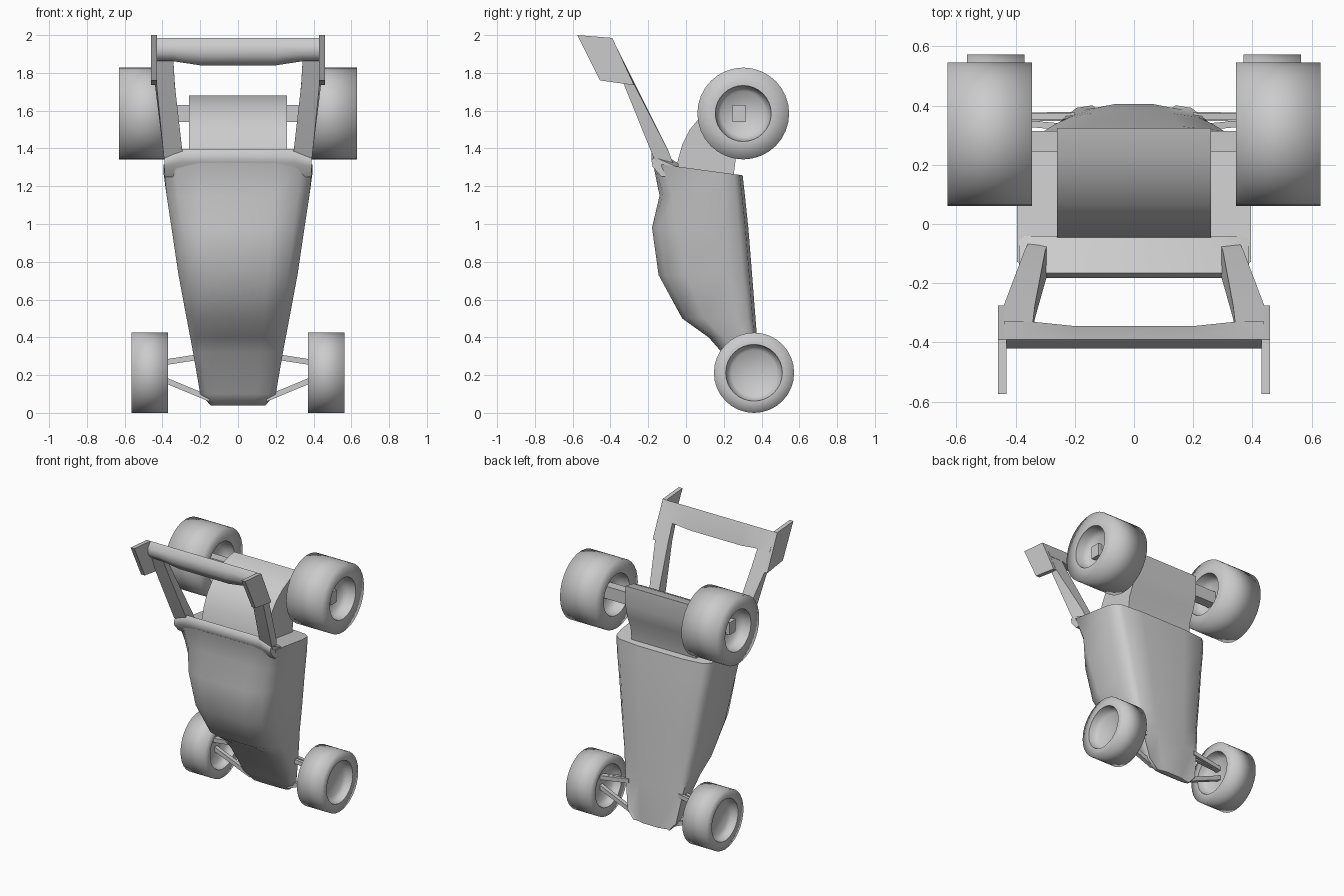
import bpy, bmesh, math
from mathutils import Vector

if "Cube" in bpy.data.objects:
    bpy.data.objects.remove(bpy.data.objects["Cube"])

grey = bpy.data.materials.new("grey")
grey.diffuse_color = (0.6, 0.6, 0.6, 1)
grey.use_nodes = True
grey.node_tree.nodes["Principled BSDF"].inputs["Base Color"].default_value = grey.diffuse_color


def finish(name, bm, angle=40):
    bmesh.ops.recalc_face_normals(bm, faces=bm.faces)
    me = bpy.data.meshes.new(name)
    bm.to_mesh(me)
    bm.free()
    me.materials.append(grey)
    ob = bpy.data.objects.new(name, me)
    bpy.context.collection.objects.link(ob)
    bpy.ops.object.select_all(action='DESELECT')
    bpy.context.view_layer.objects.active = ob
    ob.select_set(True)
    bpy.ops.object.shade_smooth_by_angle(angle=math.radians(angle))
    return ob


def loft(name, rings, angle=40):
    """Skin closed rings of points and cap both ends."""
    bm = bmesh.new()
    vs = [[bm.verts.new(p) for p in r] for r in rings]
    n = len(vs[0])
    for a, b in zip(vs, vs[1:]):
        for i in range(n):
            j = (i + 1) % n
            bm.faces.new((a[i], a[j], b[j], b[i]))
    bm.faces.new(vs[0])
    bm.faces.new(vs[-1])
    return finish(name, bm, angle)


def extrude_x(name, profile, x0, x1, angle=40):
    return loft(name, [[(x, y, z) for y, z in profile] for x in (x0, x1)], angle)


def beam(name, p, q, w, h):
    """Square bar running sideways from p to q, w deep and h high."""
    sec = [(-w, -h), (w, -h), (w, h), (-w, h)]
    return loft(name, [[Vector(e) + Vector((0, a / 2, b / 2)) for a, b in sec]
                       for e in (p, q)])


def wheel(name, x0, x1, y, z, r, hub, depth):
    """Wide soft-shaded tyre with a dished recess on both sides."""
    half = [(depth, 0), (depth, hub * .8), (depth * .6, hub * .95), (0, hub), (0, r)]
    prof = [(x0 + d, k) for d, k in half] + [(x1 - d, k) for d, k in reversed(half)]
    bm = bmesh.new()
    vs = [bm.verts.new((x, y, z + k)) for x, k in prof]
    for a, b in zip(vs, vs[1:]):
        bm.edges.new((a, b))
    bmesh.ops.spin(bm, geom=bm.verts[:] + bm.edges[:], cent=(0, y, z),
                   axis=(1, 0, 0), angle=math.tau, steps=32)
    bmesh.ops.remove_doubles(bm, verts=bm.verts, dist=1e-4)
    for e in bm.edges:  # crisp recess rim
        e.smooth = not all(abs(math.hypot(v.co.y - y, v.co.z - z) - hub) < 1e-3
                           for v in e.verts)
    return finish(name, bm, 120)


# body shell: height, front y, back y, half width, depth share of the front bevel
stations = [(0.04, .365, .405, .145, .3), (0.10, .325, .40, .20, .3), (0.32, .19, .382, .238, .3),
            (0.40, .12, .376, .253, .3), (0.50, -.02, .368, .272, .3), (0.73, -.145, .35, .315, .3),
            (0.98, -.18, .33, .352, .27), (1.15, -.14, .312, .378, .16), (1.29, -.175, .30, .395, .1)]
rings = []
for z, f, b, w, k in stations:
    d = b - f
    half = [(.5 * w, f), (.84 * w, f + .25 * k * d), (w, f + k * d), (w, b - .25 * d),
            (.97 * w, b - .1 * d), (.86 * w, b - .015), (.45 * w, b)]
    ring = half + [(-x, y) for x, y in reversed(half)]
    slope = -.135 if z > 1.2 else 0
    rings.append([(x, y, z + slope * (y - .06)) for x, y in ring])
loft("body", rings, 60)

# raised cockpit rim across the front of the body top
rim = [(-.13, 1.25), (-.176, 1.325), (-.183, 1.375), (-.165, 1.397), (-.04, 1.32), (-.06, 1.26)]
loft("cockpit_rim", [[(x, y, 1.25 + (z - 1.25) * s) for y, z in rim]
                     for x, s in ((-.388, .7), (-.30, 1), (.30, 1), (.388, .7))], 60)

# curved engine cover leaning to the back
extrude_x("engine_cover", [(-.06, 1.25), (-.045, 1.33), (-.02, 1.42), (.02, 1.50),
                           (.07, 1.56), (.14, 1.615), (.23, 1.66), (.325, 1.68),
                           (.325, 1.54), (.30, 1.44), (.265, 1.36), (.25, 1.24)], -.26, .26)

# rear wing, deeper at the middle than at the tips
wing = [(-.39, 1.985), (-.42, 1.945), (-.42, 1.89), (-.385, 1.84), (-.345, 1.84), (-.365, 1.92)]
tip = [(-.39, 1.985), (-.42, 1.945), (-.42, 1.90), (-.385, 1.862), (-.33, 1.862), (-.36, 1.92)]
loft("wing", [[(x, y, z) for y, z in p] for x, p in
              ((-.44, tip), (-.345, tip), (-.2, wing), (.2, wing), (.345, tip), (.44, tip))], 60)

plate = [(-.575, 2.0), (-.39, 1.985), (-.275, 1.735), (-.455, 1.76)]
for s, side in ((1, "right"), (-1, "left")):
    # wing mounts
    extrude_x("end_plate_" + side, plate, s * .43, s * .46)
    loft("wing_strut_" + side, [
        [(s * .285, -.125, 1.27), (s * .38, -.12, 1.27), (s * .35, -.05, 1.27), (s * .285, -.05, 1.27)],
        [(s * .295, -.178, 1.39), (s * .393, -.175, 1.36), (s * .37, -.09, 1.38), (s * .30, -.09, 1.38)],
        [(s * .335, -.32, 1.74), (s * .43, -.325, 1.73), (s * .44, -.275, 1.74), (s * .335, -.275, 1.75)],
        [(s * .345, -.40, 1.92), (s * .44, -.40, 1.92), (s * .44, -.36, 1.92), (s * .345, -.36, 1.92)]], 50)
    # wheels
    wheel("front_wheel_" + side, *sorted((s * .37, s * .565)), .36, .2125, .2125, .15, .06)
    wheel("rear_wheel_" + side, *sorted((s * .345, s * .63)), .303, 1.585, .243, .148, .09)
    # front suspension
    for k, dy in (("front", -.02), ("back", .02)):
        beam(f"upper_arm_{k}_{side}", (s * .20, .345 + dy, .297),
             (s * .45, .355 + dy * .4, .258), .022, .03)
    beam("lower_arm_" + side, (s * .15, .365, .075), (s * .45, .36, .20), .03, .032)

# rear axle showing inside the wheel recesses
beam("rear_axle", (-.57, .28, 1.585), (.57, .28, 1.585), .07, .09)
